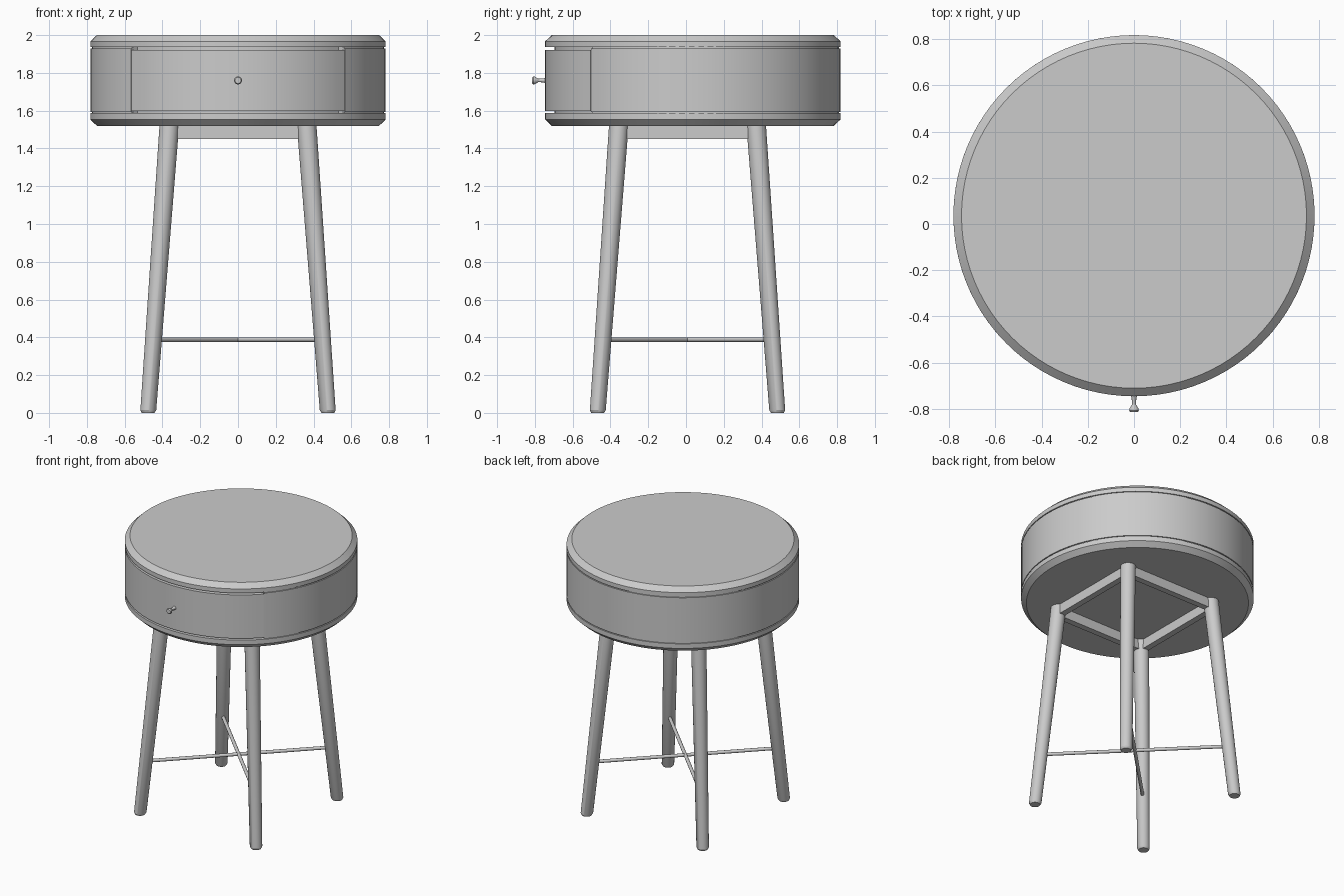
import bpy, bmesh, math
from mathutils import Vector

if "Cube" in bpy.data.objects:
    bpy.data.objects.remove(bpy.data.objects["Cube"])

R, CY, LY = 0.782, 0.036, 0.008      # drum radius, drum centre y, leg frame centre y
HALF = math.asin(0.565 / R)          # half angle of the drawer opening

grey = bpy.data.materials.new("light grey")
grey.diffuse_color = (0.6, 0.6, 0.6, 1)
grey.use_nodes = True
grey.node_tree.nodes["Principled BSDF"].inputs["Base Color"].default_value = grey.diffuse_color


def finish(name, bm, smooth=True):
    bmesh.ops.recalc_face_normals(bm, faces=bm.faces)
    me = bpy.data.meshes.new(name)
    bm.to_mesh(me)
    bm.free()
    ob = bpy.data.objects.new(name, me)
    bpy.context.collection.objects.link(ob)
    me.materials.append(grey)
    if smooth:
        bpy.ops.object.select_all(action='DESELECT')
        ob.select_set(True)
        bpy.context.view_layer.objects.active = ob
        bpy.ops.object.shade_smooth_by_angle(angle=math.radians(30))
    return ob


def lathe(name, profile, place, n):
    """Closed turned solid; profile is (radius, height), place maps local points to world."""
    bm = bmesh.new()
    rings = [[bm.verts.new(place(r * math.cos(2 * math.pi * i / n),
                                 r * math.sin(2 * math.pi * i / n), h))
              for i in range(n)] for r, h in profile]
    for a, b in zip(rings, rings[1:]):
        for i in range(n):
            j = (i + 1) % n
            bm.faces.new((a[i], a[j], b[j], b[i]))
    bm.faces.new(rings[0])
    bm.faces.new(rings[-1])
    return finish(name, bm)


def arc(r, a0, a1, n):
    """Arc about the drum axis, angles measured from the front (-y)."""
    return [(r * math.sin(a0 + (a1 - a0) * i / n),
             CY - r * math.cos(a0 + (a1 - a0) * i / n)) for i in range(n + 1)]


def prism(name, outline, z0, z1):
    bm = bmesh.new()
    low = [bm.verts.new((x, y, z0)) for x, y in outline]
    high = [bm.verts.new((x, y, z1)) for x, y in outline]
    n = len(low)
    for i in range(n):
        j = (i + 1) % n
        bm.faces.new((low[i], low[j], high[j], high[i]))
    bm.faces.new(low)
    bm.faces.new(high)
    return finish(name, bm)


def box(name, size, centre):
    bm = bmesh.new()
    bmesh.ops.create_cube(bm, size=1)
    for v in bm.verts:
        v.co = Vector(v.co[i] * size[i] + centre[i] for i in range(3))
    return finish(name, bm, False)


# Round top and bottom boards with chamfered rims
drum = lambda x, y, h: (x, y + CY, h)
lathe("top_board", [(R, 1.936), (R, 1.967), (0.747, 2.0)], drum, 96)
lathe("bottom_board", [(0.747, 1.52), (R, 1.553), (R, 1.587)], drum, 96)

# Drum wall with a shallow drawer recess, and the slightly narrower core behind the grooves
for name, r, z0, z1 in (("drum_body", R, 1.594, 1.929), ("drum_core", R - 0.008, 1.56, 1.96)):
    outline = arc(r, HALF + 0.004, 2 * math.pi - HALF - 0.004, 72) + \
        arc(R - 0.05, -HALF - 0.004, HALF + 0.004, 24)
    prism(name, outline, z0, z1)

# Curved drawer front
prism("drawer_front", arc(R, -HALF, HALF, 24) + arc(R - 0.045, HALF, -HALF, 24), 1.599, 1.922)

# Drawer knob
lathe("drawer_knob", [(0.014, 0), (0.010, 0.012), (0.009, 0.038), (0.020, 0.056),
                      (0.021, 0.064), (0.016, 0.071)],
      lambda x, y, h: (x, CY - R + 0.002 - h, 1.76 + y), 24)

# Splayed tapered legs with small chamfered feet
BOT, TOP, H = 0.476, 0.363, 1.53
for sx, side in ((-1, "left"), (1, "right")):
    for sy, end in ((-1, "front"), (1, "back")):
        def place(x, y, h, sx=sx, sy=sy):
            c = BOT + (TOP - BOT) * h / H
            return (x + sx * c, y + LY + sy * c, h)
        lathe(f"{end}_{side}_leg", [(0.034, 0), (0.042, 0.014), (0.052, H)], place, 32)

# Apron rails between the leg tops
A = 0.366
for s, ends in ((-1, ("front", "left")), (1, ("back", "right"))):
    box(ends[0] + "_rail", (2 * A, 0.045, 0.085), (0, LY + s * A, 1.4925))
    box(ends[1] + "_rail", (0.045, 2 * A, 0.085), (s * A, LY, 1.4925))

# Thin crossed stretcher rods
D = 0.445 * math.sqrt(2)
for s, name in ((1, "stretcher_one"), (-1, "stretcher_two")):
    k = math.sqrt(0.5)
    lathe(name, [(0.012, -D), (0.012, D)],
          lambda x, y, h, s=s: (k * (h - s * x), LY + k * (s * h + x), 0.388 + y), 16)
